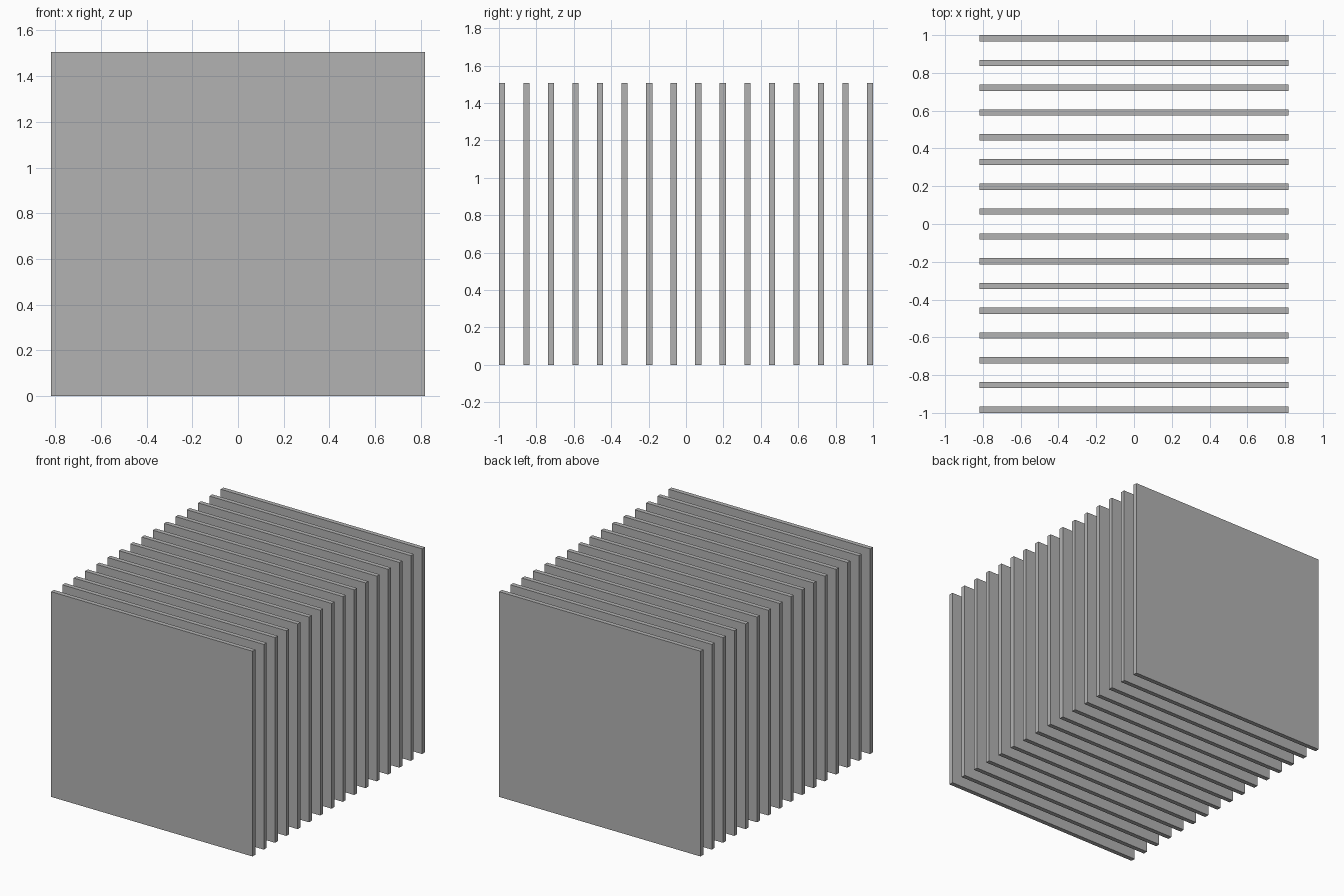
import bpy

cube = bpy.data.objects.get("Cube")
if cube:
    bpy.data.objects.remove(cube, do_unlink=True)

COUNT = 16
THICKNESS = 2 / 61           # gaps are three thicknesses wide
PITCH = 4 * THICKNESS
WIDTH, HEIGHT = 1.635, 1.506

# Plain grey finish
grey = bpy.data.materials.new("plain grey")
grey.use_nodes = True
colour = (0.45, 0.45, 0.45, 1)
grey.diffuse_color = colour
grey.node_tree.nodes["Principled BSDF"].inputs["Base Color"].default_value = colour


def add_plate(name, y):
    bpy.ops.mesh.primitive_cube_add(size=1, location=(0, y, HEIGHT / 2))
    plate = bpy.context.object
    plate.name = name
    plate.scale = (WIDTH, THICKNESS, HEIGHT)
    bpy.ops.object.transform_apply(location=False, rotation=False, scale=True)
    plate.data.materials.append(grey)


# Row of upright plates, front to back
for i in range(COUNT):
    add_plate(f"upright_plate_{i + 1}", (i - (COUNT - 1) / 2) * PITCH)
